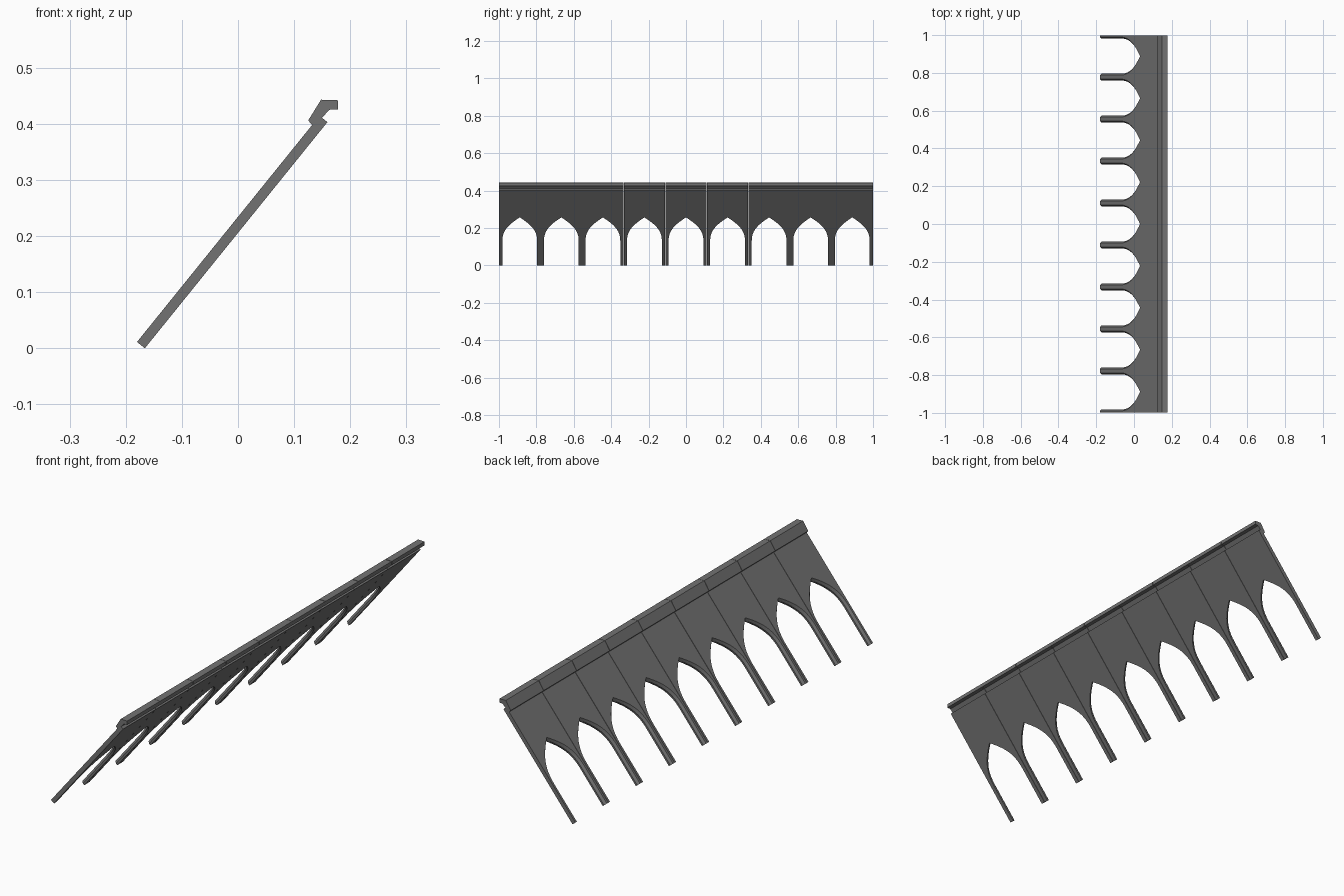
import bpy
import bmesh
from mathutils import Vector

cube = bpy.data.objects.get("Cube")
if cube:
    bpy.data.objects.remove(cube, do_unlink=True)

BAYS = 9
PITCH = 2 / BAYS
HALF = PITCH / 2 - 0.0008      # leaves a hairline joint between bays
LENGTH = 0.518                 # panel length along the slope
THICK = 0.018
FOOT = Vector((-0.166, 0, 0))
SLOPE = Vector((0.628, 0, 0.778)).normalized()
NORMAL = Vector((-SLOPE.z, 0, SLOPE.x))

stone = bpy.data.materials.new("dark grey stone")
stone.use_nodes = True
GREY = (0.17, 0.17, 0.17, 1)
stone.diffuse_color = GREY
stone.node_tree.nodes["Principled BSDF"].inputs["Base Color"].default_value = GREY


def arch_side(grow, steps=12):
    """Half of the pointed opening, from the foot up to just before the tip."""
    w = 0.093 + grow
    ctrl = [Vector(p) for p in ((w, 0.17), (w, 0.24 + grow), (w * 0.65, 0.28 + grow), (0, 0.33 + grow))]
    pts = [Vector((w, 0))]
    for i in range(steps):
        t = i / steps
        s = 1 - t
        pts.append(ctrl[0] * s**3 + ctrl[1] * 3 * s * s * t + ctrl[2] * 3 * s * t * t + ctrl[3] * t**3)
    return pts, ctrl[3]


def panel_outline(grow):
    side, tip = arch_side(grow)
    left = [Vector((-p.x, p.y)) for p in reversed(side)]
    return side + [tip] + left + [Vector((-HALF, 0)), Vector((-HALF, LENGTH)),
                                  Vector((HALF, LENGTH)), Vector((HALF, 0))]


def loft(name, rings):
    """Join matching closed rings and cap both ends."""
    bm = bmesh.new()
    rows = [[bm.verts.new(p) for p in ring] for ring in rings]
    n = len(rows[0])
    for a, b in zip(rows, rows[1:]):
        for i in range(n):
            j = (i + 1) % n
            bm.faces.new((a[i], a[j], b[j], b[i]))
    caps = [bm.faces.new(rows[0]), bm.faces.new(reversed(rows[-1]))]
    bmesh.ops.triangulate(bm, faces=caps)
    bmesh.ops.recalc_face_normals(bm, faces=bm.faces)
    mesh = bpy.data.meshes.new(name)
    bm.to_mesh(mesh)
    bm.free()
    mesh.materials.append(stone)
    return mesh


# Sloping panel with an arched opening, chamfered on its upper side
levels = ((0, 0), (0, THICK * 0.45), (0.008, THICK))
panel_mesh = loft("arched_panel", [
    [FOOT + SLOPE * p.y + NORMAL * h + Vector((0, p.x, 0)) for p in panel_outline(grow)]
    for grow, h in levels])

# Hooked coping along the top edge
hook = [(0.125, 0.406), (0.148, 0.443), (0.178, 0.442), (0.178, 0.426),
        (0.162, 0.425), (0.15, 0.411), (0.142, 0.4), (0.133, 0.397)]
coping_mesh = loft("coping", [[Vector((x, y, z)) for x, z in hook] for y in (-HALF, HALF)])

# Repeat the bay along y
for i in range(BAYS):
    for name, mesh in (("arched_panel", panel_mesh), ("coping", coping_mesh)):
        obj = bpy.data.objects.new(f"{name}_{i + 1}", mesh)
        obj.location.y = (i - (BAYS - 1) / 2) * PITCH
        bpy.context.collection.objects.link(obj)
